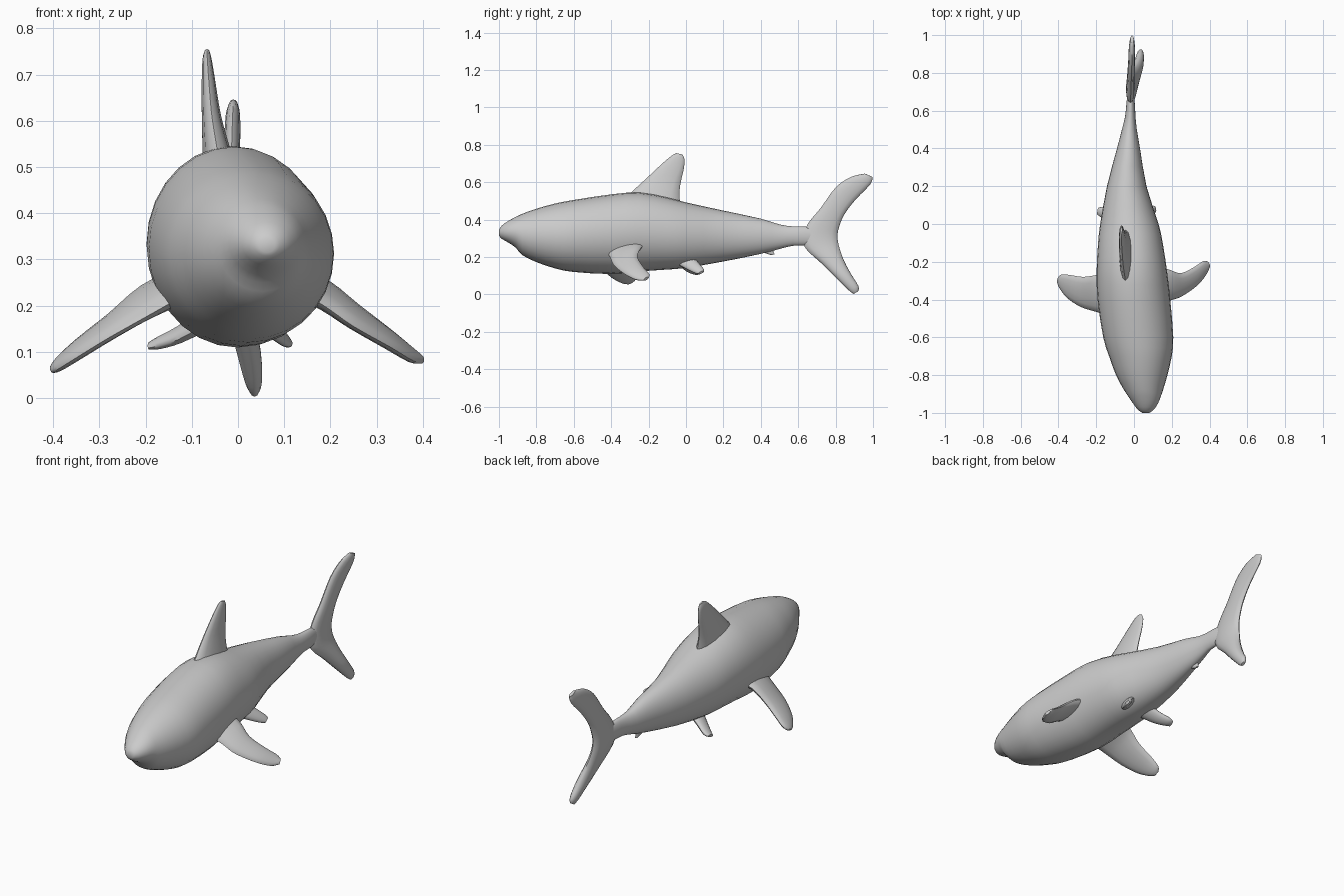
import bpy, bmesh, math
from mathutils import Vector


def smooth_rows(rows, n):
    """Catmull-Rom interpolation between rows of numbers."""
    out = []
    for i in range(len(rows) - 1):
        p0, p1 = rows[max(i - 1, 0)], rows[i]
        p2, p3 = rows[i + 1], rows[min(i + 2, len(rows) - 1)]
        for k in range(n):
            t = k / n
            out.append([0.5 * (2 * b + (c - a) * t + (2 * a - 5 * b + 4 * c - d) * t * t
                               + (3 * b - a - 3 * c + d) * t ** 3)
                        for a, b, c, d in zip(p0, p1, p2, p3)])
    out.append(list(rows[-1]))
    return out


def loft(name, sections, sides):
    """Skin elliptical sections given as (centre, half axis u, half axis v)."""
    bm = bmesh.new()
    rings = []
    for c, u, v in sections:
        rings.append([bm.verts.new(c + u * math.cos(2 * math.pi * k / sides)
                                   + v * math.sin(2 * math.pi * k / sides))
                      for k in range(sides)])
    for a, b in zip(rings, rings[1:]):
        for k in range(sides):
            j = (k + 1) % sides
            bm.faces.new((a[k], a[j], b[j], b[k]))
    bm.faces.new(rings[0])
    bm.faces.new(rings[-1])
    bmesh.ops.recalc_face_normals(bm, faces=bm.faces)
    mesh = bpy.data.meshes.new(name)
    bm.to_mesh(mesh)
    bm.free()
    obj = bpy.data.objects.new(name, mesh)
    bpy.context.collection.objects.link(obj)
    bpy.ops.object.select_all(action='DESELECT')
    obj.select_set(True)
    bpy.context.view_layer.objects.active = obj
    bpy.ops.object.shade_smooth_by_angle(angle=math.radians(50))
    return obj


def fin(name, rows, sides=14, steps=3):
    """Fin from rows of (leading edge, trailing edge, half thickness)."""
    rows = smooth_rows([(*a, *b, t) for a, b, t in rows], steps)
    lead = [Vector(r[:3]) for r in rows]
    trail = [Vector(r[3:6]) for r in rows]
    mid = [(a + b) / 2 for a, b in zip(lead, trail)]
    sections = []
    for i, r in enumerate(rows):
        span = mid[min(i + 1, len(mid) - 1)] - mid[max(i - 1, 0)]
        u = (trail[i] - lead[i]) / 2
        sections.append((mid[i], u, u.cross(span).normalized() * r[6]))
    return loft(name, sections, sides)


# Body: y, left x, right x, bottom z, top z (gently curved toward the tail)
body = [
    (-1.00, 0.045, 0.080, 0.315, 0.345), (-0.985, 0.022, 0.103, 0.297, 0.368),
    (-0.95, -0.005, 0.127, 0.277, 0.393), (-0.91, -0.032, 0.143, 0.25, 0.415),
    (-0.875, -0.055, 0.155, 0.21, 0.431), (-0.80, -0.095, 0.177, 0.173, 0.458),
    (-0.70, -0.132, 0.20, 0.139, 0.486), (-0.60, -0.163, 0.208, 0.12, 0.505),
    (-0.40, -0.193, 0.192, 0.109, 0.535), (-0.25, -0.198, 0.175, 0.123, 0.545),
    (-0.10, -0.19, 0.152, 0.133, 0.518), (0.00, -0.179, 0.13, 0.142, 0.492),
    (0.20, -0.143, 0.066, 0.176, 0.448), (0.40, -0.090, 0.032, 0.217, 0.405),
    (0.50, -0.064, 0.015, 0.243, 0.374), (0.57, -0.047, 0.008, 0.26, 0.364),
    (0.64, -0.040, 0.004, 0.262, 0.362), (0.74, -0.028, -0.008, 0.275, 0.345),
]
loft("body", [(Vector(((l + r) / 2, y, (b + t) / 2)), Vector(((r - l) / 2, 0, 0)),
               Vector((0, 0, (t - b) / 2)))
              for y, l, r, b, t in smooth_rows(body, 2)], 28)

# Dorsal fin
fin("dorsal_fin", [
    ((-.04, -.33, .51), (-.04, -.03, .47), .037),
    ((-.05, -.27, .567), (-.05, -.035, .54), .028),
    ((-.058, -.21, .622), (-.058, -.028, .60), .021),
    ((-.064, -.13, .697), (-.064, -.012, .67), .015),
    ((-.067, -.075, .743), (-.067, -.008, .72), .010),
    ((-.067, -.05, .755), (-.067, -.018, .748), .005)])

# Tail fin, upper tip to lower tip
fin("tail_fin", [
    ((-.010, .955, .646), (-.010, .998, .628), .009),
    ((-.011, .88, .627), (-.011, .985, .588), .016),
    ((-.013, .80, .572), (-.013, .905, .505), .018),
    ((-.016, .72, .462), (-.016, .845, .425), .020),
    ((-.018, .655, .383), (-.018, .817, .355), .022),
    ((-.018, .625, .31), (-.018, .810, .305), .024),
    ((-.012, .64, .245), (-.012, .820, .25), .026),
    ((.005, .72, .17), (.005, .845, .18), .027),
    ((.024, .80, .09), (.024, .885, .105), .026),
    ((.034, .87, .022), (.034, .922, .045), .018),
    ((.036, .897, .003), (.036, .922, .018), .008)])

# Pectoral fins (posed differently on each side)
fin("right_pectoral_fin", [
    ((.12, -.43, .24), (.12, -.22, .27), .032),
    ((.19, -.405, .197), (.19, -.243, .245), .025),
    ((.25, -.385, .155), (.25, -.26, .20), .021),
    ((.33, -.33, .11), (.32, -.227, .145), .018),
    ((.38, -.27, .08), (.365, -.197, .11), .014),
    ((.402, -.225, .077), (.39, -.198, .092), .008)])
fin("left_pectoral_fin", [
    ((-.12, -.49, .22), (-.12, -.25, .27), .032),
    ((-.20, -.465, .175), (-.20, -.27, .24), .025),
    ((-.28, -.44, .13), (-.27, -.28, .18), .020),
    ((-.35, -.395, .087), (-.34, -.27, .125), .017),
    ((-.39, -.345, .062), (-.385, -.267, .085), .013),
    ((-.404, -.315, .056), (-.402, -.285, .066), .007)])

# Pelvic fins
fin("right_pelvic_fin", [
    ((.04, -.05, .165), (.04, .05, .19), .022),
    ((.08, .01, .132), (.075, .075, .16), .016),
    ((.105, .05, .114), (.098, .095, .135), .012),
    ((.116, .068, .112), (.11, .096, .123), .007)])
fin("left_pelvic_fin", [
    ((-.06, -.05, .165), (-.06, .05, .185), .023),
    ((-.13, .0, .126), (-.12, .07, .15), .017),
    ((-.175, .035, .112), (-.165, .09, .127), .013),
    ((-.195, .05, .108), (-.19, .085, .118), .007)])

# Small anal fin
fin("anal_fin", [
    ((-.035, .37, .24), (-.035, .47, .255), .014),
    ((-.033, .42, .222), (-.033, .468, .23), .010),
    ((-.032, .452, .211), (-.032, .474, .214), .005)], 10)
